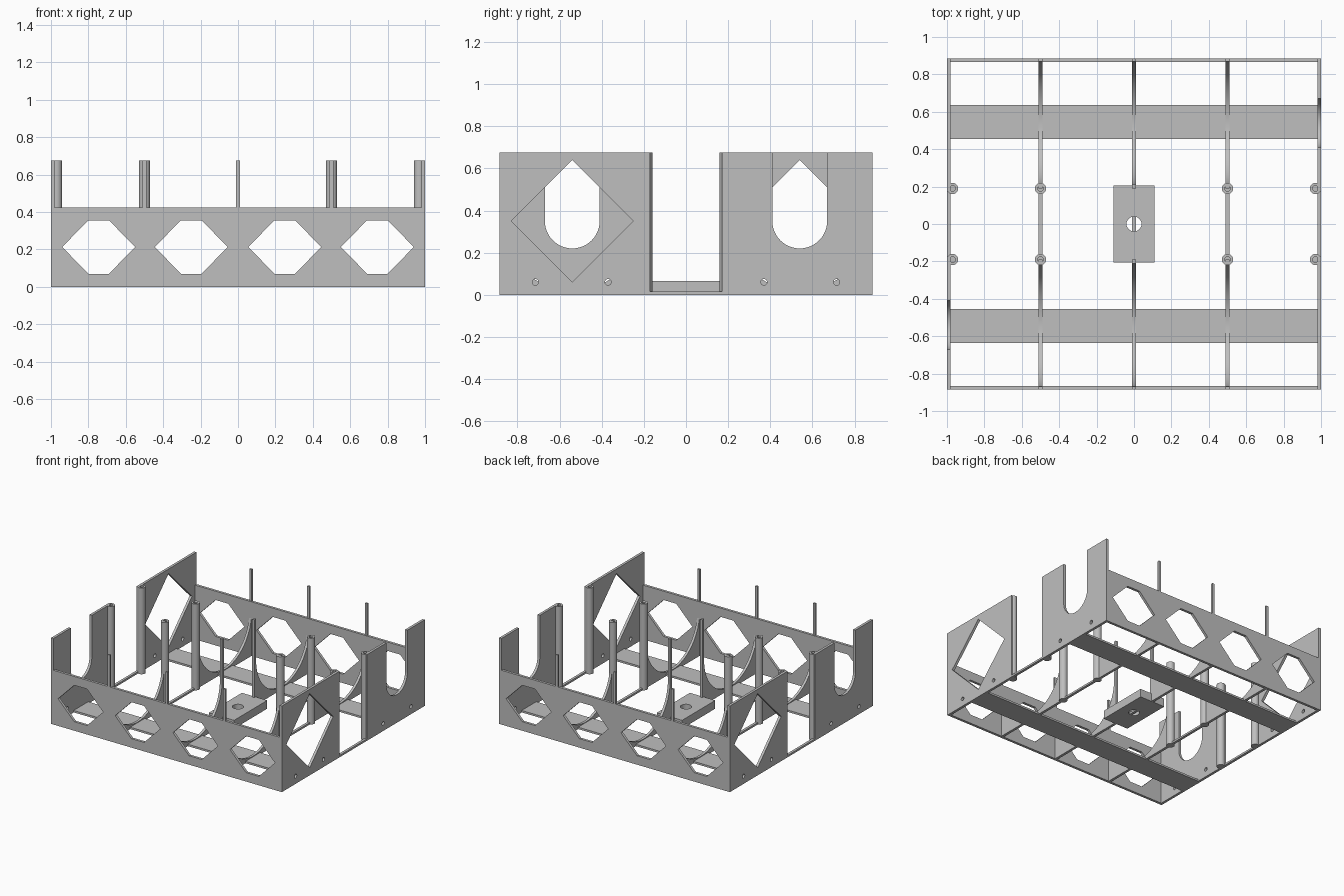
import bpy
import bmesh
from math import cos, sin, pi, radians

cube = bpy.data.objects.get("Cube")
if cube:
    bpy.data.objects.remove(cube, do_unlink=True)

grey = bpy.data.materials.new("plain grey")
grey.use_nodes = True
GREY = (0.52, 0.52, 0.52, 1)
grey.diffuse_color = GREY
grey.node_tree.nodes["Principled BSDF"].inputs["Base Color"].default_value = GREY

TALL = 0.675      # height of side walls, ribs and tubes
LOW = 0.425       # height of front and back walls
DEPTH = 0.885     # half depth of the frame
T = 0.02          # sheet thickness
BAR = 0.015       # height of the thin floor bars
BAY = 0.54        # centre of each bay in y
MID = 0.35        # centre height of the side openings


def finish(name, mesh):
    ob = bpy.data.objects.new(name, mesh)
    bpy.context.collection.objects.link(ob)
    mesh.materials.clear()
    mesh.materials.append(grey)
    bpy.ops.object.select_all(action='DESELECT')
    ob.select_set(True)
    bpy.context.view_layer.objects.active = ob
    bpy.ops.object.shade_smooth_by_angle(angle=radians(30))
    return ob


def sheet(name, loops, thick, loc, rot):
    """Flat sheet cut to the first loop, with the other loops as holes."""
    cu = bpy.data.curves.new(name, 'CURVE')
    cu.dimensions = '2D'
    cu.fill_mode = 'BOTH'
    cu.extrude = thick / 2
    for pts in loops:
        sp = cu.splines.new('POLY')
        sp.points.add(len(pts) - 1)
        for p, (u, v) in zip(sp.points, pts):
            p.co = (u, v, 0, 1)
        sp.use_cyclic_u = True
    tmp = bpy.data.objects.new(name + " outline", cu)
    bpy.context.collection.objects.link(tmp)
    graph = bpy.context.evaluated_depsgraph_get()
    mesh = bpy.data.meshes.new_from_object(tmp.evaluated_get(graph))
    bpy.data.objects.remove(tmp, do_unlink=True)
    bm = bmesh.new()
    bm.from_mesh(mesh)
    bmesh.ops.remove_doubles(bm, verts=bm.verts, dist=1e-5)
    bmesh.ops.recalc_face_normals(bm, faces=bm.faces)
    bm.to_mesh(mesh)
    bm.free()
    ob = finish(name, mesh)
    ob.location = loc
    ob.rotation_euler = rot
    return ob


def arc(u, v, r, a0, a1, n):
    steps = [radians(a0 + (a1 - a0) * i / n) for i in range(n + 1)]
    return [(u + r * cos(a), v + r * sin(a)) for a in steps]


def circle(u, v, r, n=24):
    return arc(u, v, r, 0, 360, n)[:-1]


def rect(hu, hv):
    return [(-hu, -hv), (hu, -hv), (hu, hv), (-hu, hv)]


def u_slot(u, r):
    """Open-topped slot, listed from its left rim to its right rim."""
    return [(u - r, TALL)] + arc(u, MID, r, 180, 360, 32) + [(u + r, TALL)]


ACROSS = (pi / 2, 0, pi / 2)   # sheet facing x
ALONG = (pi / 2, 0, 0)         # sheet facing y

# Front and back walls with a row of hexagonal windows
wall = [(-1 + T, 0), (1 - T, 0), (1 - T, LOW), (-1 + T, LOW)]
hexes = [[(c + a, 0.213 + b) for a, b in
          ((-0.195, 0), (-0.055, 0.143), (0.055, 0.143),
           (0.195, 0), (0.055, -0.143), (-0.055, -0.143))]
         for c in (-0.745, -0.25, 0.25, 0.745)]
for name, s in (("front_wall", -1), ("back_wall", 1)):
    sheet(name, [wall] + hexes, T, (0, s * (DEPTH - T / 2), 0), ALONG)

# Side walls: diamond window in one bay, open slot in the other, low bar between
END = 0.17
side = [(-DEPTH, 0), (DEPTH, 0), (DEPTH, TALL)] + u_slot(BAY, 0.13)[::-1]
side += [(END, TALL), (END, BAR), (-END, BAR), (-END, TALL), (-DEPTH, TALL)]
diamond = circle(-BAY, MID, 0.29, 4)
bolts = [circle(y, 0.06, 0.015, 16) for y in (-0.715, -0.37, 0.37, 0.715)]
for name, s in (("left_side_wall", 1), ("right_side_wall", -1)):
    turn = (pi / 2, 0, s * pi / 2)
    sheet(name, [side, diamond] + bolts, T, (s * (1 - T / 2), 0, 0), turn)

# Inner ribs: a wide round cradle in each bay, ending in thin posts
RIM = 0.19
rib = [(-DEPTH, 0), (DEPTH, 0), (DEPTH, TALL)] + u_slot(BAY, 0.33)[::-1]
rib += [(RIM, TALL), (RIM, BAR), (-RIM, BAR), (-RIM, TALL)]
rib += u_slot(-BAY, 0.33)[::-1] + [(-DEPTH, TALL)]
for name, x in (("right_rib", -0.5), ("middle_rib", 0), ("left_rib", 0.5)):
    sheet(name, [rib], T, (x, 0, 0), ACROSS)

# Floor strips
for name, s in (("front_floor_strip", -1), ("back_floor_strip", 1)):
    sheet(name, [rect(1 - T, 0.09)], BAR, (0, s * 0.545, BAR / 2), (0, 0, 0))

# Centre block with a hole
sheet("centre_block", [rect(0.11, 0.205), circle(0, 0, 0.04)],
      0.065, (0, 0, 0.0325), (0, 0, 0))


# Round posts with a blind bore in the top
def post(name, x, y, r=0.03, bore=0.015):
    bm = bmesh.new()
    prof = [(0, 0), (r, 0), (r, TALL), (bore, TALL), (bore, 0.4), (0, 0.4)]
    vs = [bm.verts.new((a, 0, z)) for a, z in prof]
    es = [bm.edges.new(p) for p in zip(vs, vs[1:])]
    bmesh.ops.spin(bm, geom=vs + es, cent=(0, 0, 0), axis=(0, 0, 1),
                   angle=2 * pi, steps=24)
    bmesh.ops.remove_doubles(bm, verts=bm.verts, dist=1e-5)
    bmesh.ops.recalc_face_normals(bm, faces=bm.faces)
    mesh = bpy.data.meshes.new(name)
    bm.to_mesh(mesh)
    bm.free()
    finish(name, mesh).location = (x, y, 0)


for row, y in (("front", -0.19), ("back", 0.19)):
    for col, x in (("outer_right", -0.97), ("inner_right", -0.5),
                   ("inner_left", 0.5), ("outer_left", 0.97)):
        post(f"{row}_{col}_post", x, y)
